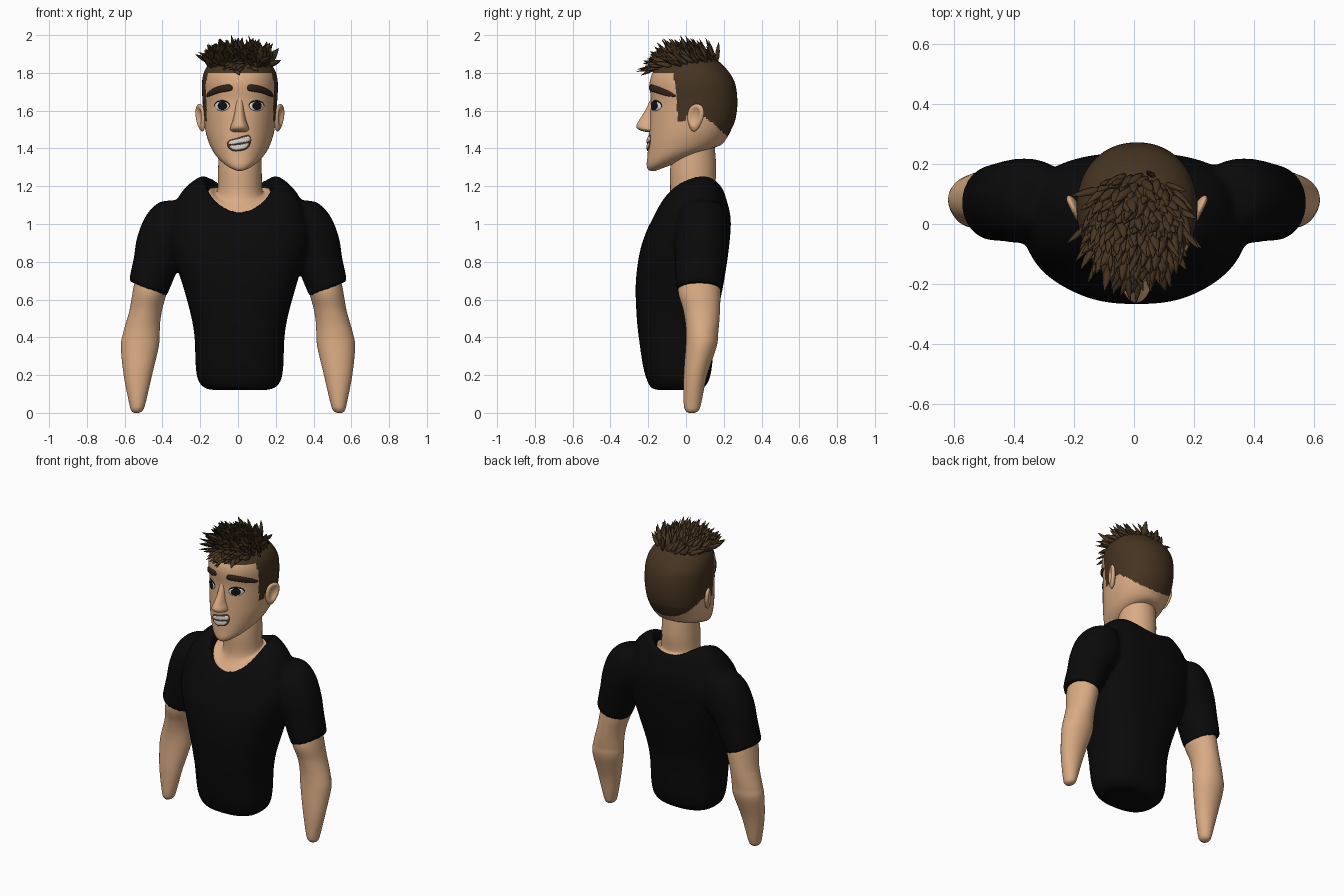
import bpy, bmesh, math, random
from mathutils import Vector
from mathutils.bvhtree import BVHTree

if "Cube" in bpy.data.objects:
    bpy.data.objects.remove(bpy.data.objects["Cube"])

random.seed(4)
XC = 0.01  # head centre line


def material(name, r, g, b):
    m = bpy.data.materials.new(name)
    m.diffuse_color = (r, g, b, 1)
    m.use_nodes = True
    m.node_tree.nodes["Principled BSDF"].inputs["Base Color"].default_value = m.diffuse_color
    return m


SKIN = material("skin", 0.70, 0.41, 0.23)
SHIRT = material("black_cloth", 0.003, 0.003, 0.003)
HAIR = material("brown_hair", 0.060, 0.034, 0.015)
BROW = material("dark_brow", 0.030, 0.016, 0.009)
WHITE = material("eye_white", 0.70, 0.72, 0.75)
DARK = material("pupil_black", 0.006, 0.005, 0.005)
TEETH = material("teeth", 0.66, 0.66, 0.62)
MOUTH = material("mouth_inside", 0.10, 0.035, 0.022)


def finish(name, bm, *mats, recalc=True):
    if recalc:
        bmesh.ops.recalc_face_normals(bm, faces=bm.faces)
    for f in bm.faces:
        f.smooth = True
    me = bpy.data.meshes.new(name)
    bm.to_mesh(me)
    ob = bpy.data.objects.new(name, me)
    bpy.context.collection.objects.link(ob)
    for m in mats:
        me.materials.append(m)
    return ob


def spline(keys, n, closed=False):
    """Catmull-Rom interpolation of equal-length tuples."""
    k, out = len(keys), []
    for i in range(k if closed else k - 1):
        idx = [(i + j) % k if closed else min(max(i + j, 0), k - 1) for j in (-1, 0, 1, 2)]
        a, b, c, d = (keys[j] for j in idx)
        for s in range(n):
            t = s / n
            out.append(tuple(0.5 * (2 * q + (r - p) * t + (2 * p - 5 * q + 4 * r - w) * t * t
                             + (3 * q - p - 3 * r + w) * t ** 3) for p, q, r, w in zip(a, b, c, d)))
    return out if closed else out + [keys[-1]]


def loft(bm, keys, seg=64, n=6, p=2.0, taper=0.0, mirror=1):
    """Rings: z front, z back, y front, y back, x centre, half width, side tilt, side arch."""
    rings = []
    for zf, zb, yf, yb, xc, w, tilt, arch in spline([tuple(k) + (0,) * (8 - len(k)) for k in keys], n):
        ring = []
        for i in range(seg):
            a = 2 * math.pi * i / seg
            u = math.copysign(abs(math.sin(a)) ** (2 / p), math.sin(a))
            v = -math.copysign(abs(math.cos(a)) ** (2 / p), math.cos(a))
            ring.append(bm.verts.new((mirror * (xc + w * u * (1 + taper * v)),
                                      (yf + yb) / 2 + (yb - yf) / 2 * v,
                                      (zf + zb) / 2 + (zb - zf) / 2 * v + tilt * u + arch * u * u)))
        rings.append(ring)
    for a, b in zip(rings, rings[1:]):
        for i in range(seg):
            bm.faces.new((a[i], a[(i + 1) % seg], b[(i + 1) % seg], b[i]))
    bm.faces.new(rings[0])
    bm.faces.new(rings[-1])


# Shirt: torso and two sleeves fused into one soft surface
bm = bmesh.new()
loft(bm, [(.12, .12, -.13, .05, .008, .12), (.13, .13, -.18, .09, .008, .18),
          (.17, .17, -.205, .12, .008, .218), (.25, .25, -.228, .138, .008, .232),
          (.40, .40, -.25, .15, .008, .238), (.52, .52, -.262, .165, .008, .258),
          (.69, .69, -.266, .20, .008, .305), (.85, .88, -.245, .228, .005, .36),
          (.96, 1.02, -.21, .237, .005, .37), (1.02, 1.12, -.18, .217, .005, .31, 0, .085),
          (1.065, 1.19, -.15, .187, .008, .197, 0, .112), (1.045, 1.15, -.12, .15, .008, .155, 0, .05),
          (1.0, 1.02, -.05, .1, .008, .08)], p=2.5)
for s in (-1, 1):
    loft(bm, [(1.125, 1.125, .05, .12, .33, .03), (1.11, 1.11, 0, .18, .335, .09),
              (1.04, 1.04, -.045, .212, .35, .14), (.93, .93, -.062, .218, .372, .162),
              (.82, .82, -.058, .208, .422, .130), (.665, .665, -.052, .192, .475, .100, .038),
              (.66, .66, -.03, .17, .475, .08, .03)], mirror=s)
shirt = finish("shirt", bm, SHIRT)
rm = shirt.modifiers.new("fuse", "REMESH")
rm.mode, rm.voxel_size, rm.use_smooth_shade = "VOXEL", 0.012, True
sm = shirt.modifiers.new("soften", "SMOOTH")
sm.factor, sm.iterations = 0.5, 6

# Arms
for s, side in ((-1, "right"), (1, "left")):
    bm = bmesh.new()
    loft(bm, [(z, z, cy - ry, cy + ry, cx, rx) for z, cx, cy, rx, ry in (
        (.78, .45, .075, .08, .1), (.65, .466, .07, .09, .112), (.55, .487, .082, .086, .098),
        (.48, .502, .086, .090, .09), (.42, .512, .085, .097, .085), (.35, .52, .08, .10, .082),
        (.2, .53, .05, .075, .062), (.05, .533, .034, .043, .046), (.012, .535, .032, .03, .034),
        (0, .537, .03, .012, .015))], seg=40, mirror=s)
    finish(side + "_arm", bm, SKIN)

# Neck with the skin inside the V of the collar
bm = bmesh.new()
loft(bm, [(1.0, 1.05, -.13, .155, .008, .16), (1.05, 1.17, -.147, .17, .008, .165, 0, .06),
          (1.14, 1.20, -.088, .156, .01, .122), (1.3, 1.3, -.083, .16, .01, .115),
          (1.46, 1.43, -.05, .15, .01, .11)])
finish("neck", bm, SKIN)

# Head, with the close-cropped hair as a second colour
bm = bmesh.new()
loft(bm, [(1.28, 1.36, -.165, .05, XC, .035), (1.285, 1.40, -.196, .14, XC, .085),
          (1.31, 1.42, -.208, .187, XC, .122), (1.36, 1.45, -.204, .213, XC, .153),
          (1.45, 1.50, -.198, .24, XC, .178), (1.55, 1.56, -.192, .263, XC, .19),
          (1.65, 1.65, -.186, .272, XC, .197), (1.75, 1.75, -.192, .258, XC, .20),
          (1.82, 1.82, -.165, .215, XC, .182), (1.87, 1.87, -.11, .16, XC, .135),
          (1.895, 1.895, -.04, .09, XC, .06)], seg=128, n=9, p=2.1, taper=.07)
bmesh.ops.recalc_face_normals(bm, faces=bm.faces)
for f in bm.faces:
    c = f.calc_center_median()
    if c.y < 0.0:
        hair = c.z > 1.80 or (c.z > 1.54 and c.y > -.04 - (c.z - 1.54) * .1)
    else:
        hair = c.z > min(1.57, 1.57 - .9 * (c.y - .1))
    f.material_index = int(hair)
head_tree = BVHTree.FromBMesh(bm)
finish("head", bm, SKIN, HAIR)


def on_face(x, z):
    hit = head_tree.ray_cast(Vector((x, -1, z)), Vector((0, 1, 0)))[0]
    return hit.y if hit else -.1


def patch(name, outline, mat, base, dome):
    """Thin domed plate that follows the face inside a rounded outline of (x, z) points."""
    pts = spline(outline, 6, closed=True)
    mx, mz = (sum(q[i] for q in pts) / len(pts) for i in (0, 1))
    bm, rings = bmesh.new(), []
    for r in (1.0, .93, .75, .5, .25, .02):
        ring = []
        for x, z in pts:
            px, pz = mx + (x - mx) * r, mz + (z - mz) * r
            y = on_face(px, pz) - base - dome * math.sqrt(1 - r * r) + (base + .004 if r == 1 else 0)
            ring.append(bm.verts.new((px, y, pz)))
        rings.append(ring)
    k = len(pts)
    for a, b in zip(rings, rings[1:]):
        for i in range(k):
            bm.faces.new((a[i], a[(i + 1) % k], b[(i + 1) % k], b[i]))
    bm.faces.new(rings[-1])
    bm.normal_update()
    if sum(f.normal.y for f in bm.faces) > 0:
        bmesh.ops.reverse_faces(bm, faces=bm.faces)
    finish(name, bm, mat, recalc=False)


def oval(cx, cz, rx, rz):
    return [(cx + rx * math.cos(i * math.pi / 4), cz + rz * math.sin(i * math.pi / 4)) for i in range(8)]


# Eyes, brows and ears
for s, side in ((-1, "right"), (1, "left")):
    ex = .007 + s * .092
    patch(side + "_lash", oval(ex, 1.628, .043, .029), DARK, .002, .002)
    patch(side + "_eye", oval(ex, 1.624, .040, .026), WHITE, .004, .006)
    patch(side + "_pupil", oval(ex + .002, 1.626, .026, .024), DARK, .010, .003)
    brow = [(.176, 1.672), (.168, 1.700), (.118, 1.728), (.05, 1.738), (.042, 1.708), (.11, 1.694)]
    patch(side + "_brow", [(XC + s * x, z) for x, z in brow], BROW, .004, .012)

    bm = bmesh.new()
    bmesh.ops.create_uvsphere(bm, u_segments=32, v_segments=24, radius=1)
    for v in bm.verts:
        d = v.co.y ** 2 + (v.co.z - .1) ** 2
        if v.co.x > 0 and d < .5:  # hollow of the ear
            v.co.x -= 1.1 * (1 - d / .5)
        lobe = 1 + .25 * v.co.z
        x, y, z = v.co.x * .019, v.co.y * .046 * lobe, v.co.z * .073
        ca, sa = math.cos(.45), math.sin(.45)
        v.co = (XC + s * (.207 + x * ca + y * sa + z * .1), .05 - x * sa + y * ca + z * .1, 1.563 + z)
    finish(side + "_ear", bm, SKIN)

# Nose
bm = bmesh.new()
loft(bm, [(z, z, yf, -.12, .008, w) for z, yf, w in (
    (1.70, -.175, .015), (1.66, -.188, .022), (1.60, -.217, .026), (1.55, -.248, .035),
    (1.52, -.263, .046), (1.50, -.252, .049), (1.488, -.215, .036), (1.485, -.18, .015))], seg=32)
finish("nose", bm, SKIN)

# Crooked open mouth with two rows of teeth
patch("mouth", [(-.055, 1.44), (-.005, 1.456), (.06, 1.472), (.072, 1.435), (.045, 1.395),
                (-.02, 1.384), (-.058, 1.408)], MOUTH, .003, .003)
patch("upper_teeth", [(-.046, 1.438), (0, 1.450), (.058, 1.464), (.064, 1.440), (.01, 1.428),
                      (-.046, 1.420)], TEETH, .006, .004)
patch("lower_teeth", [(-.046, 1.413), (.01, 1.420), (.058, 1.428), (.04, 1.402), (-.018, 1.392)],
      TEETH, .006, .003)

# Tousled leaf-shaped locks swept forward over the crown
bm = bmesh.new()


def lock(root, d, normal, length, width, droop):
    side = d.cross(normal).normalized()
    up = side.cross(d).normalized()
    rings = []
    for t, w in ((0, .55), (.25, 1), (.5, .95), (.75, .6), (.93, .2), (1, .02)):
        c = root + d * length * t + Vector((0, 0, -droop * t * t))
        ring = []
        for i in range(6):
            a = i * math.pi / 3
            p = c + side * math.cos(a) * width * w + up * math.sin(a) * width * w * .55
            p.z = min(p.z, 2.0)
            ring.append(bm.verts.new(p))
        rings.append(ring)
    for a, b in zip(rings, rings[1:]):
        for i in range(6):
            bm.faces.new((a[i], a[(i + 1) % 6], b[(i + 1) % 6], b[i]))
    bm.faces.new(rings[0])
    bm.faces.new(rings[-1])


for i in range(250):
    r, a = math.sqrt((i + .5) / 250), i * 2.39996
    x, y = XC + .165 * r * math.cos(a), .01 + .165 * r * math.sin(a)
    hit, n, _, _ = head_tree.ray_cast(Vector((x, y, 3)), Vector((0, 0, -1)))
    front = max(0, (-.06 - y) / .09)
    d = n * (.75 - .25 * min(front, 1)) + Vector((-.12, -.65, -.75 * front))
    if y > .08:
        d.z -= .25
    d += Vector((random.uniform(-.4, .4), random.uniform(-.3, .3), random.uniform(-.15, .3)))
    lock(hit - n * .004, d.normalized(), n, random.uniform(.075, .125), random.uniform(.013, .019),
         random.uniform(-.01, .015))
finish("hair_locks", bm, HAIR)
